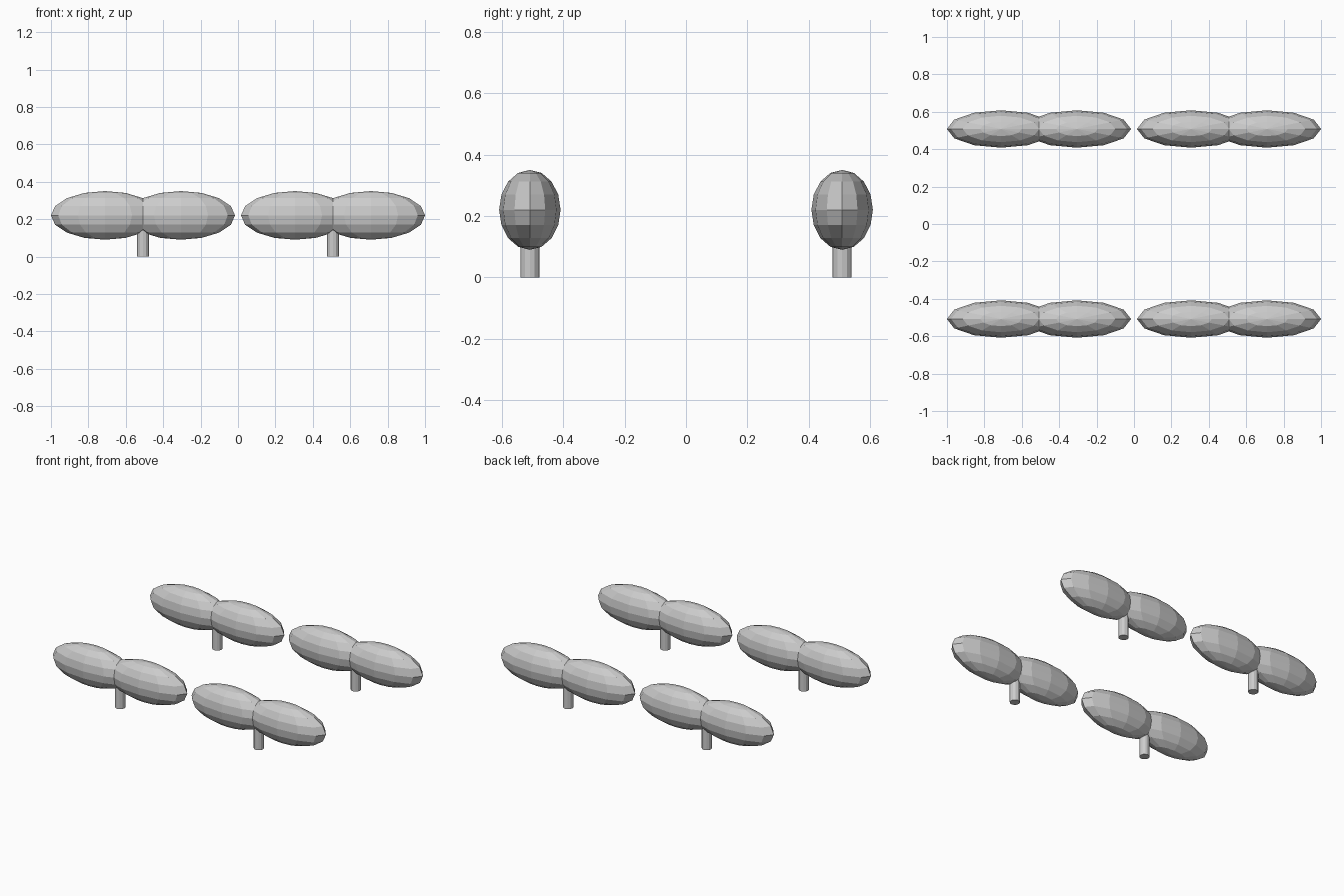
import bpy

if "Cube" in bpy.data.objects:
    bpy.data.objects.remove(bpy.data.objects["Cube"])

CX, CY = 0.508, 0.508     # bush positions
OFFSET = 0.203            # lobe distance from trunk


def lobe(name, x, y):
    # low-poly ellipsoid of foliage
    bpy.ops.mesh.primitive_uv_sphere_add(segments=12, ring_count=8, radius=1,
                                         location=(x, y, 0.22))
    ob = bpy.context.object
    ob.name = name
    ob.scale = (0.289, 0.1, 0.13)
    bpy.ops.object.transform_apply(location=False, rotation=False, scale=True)
    bpy.ops.object.shade_flat()


def trunk(name, x, y):
    # short round stem, top hidden in the foliage
    height = 0.2
    bpy.ops.mesh.primitive_cylinder_add(vertices=12, radius=0.031, depth=height,
                                        location=(x, y, height / 2))
    bpy.context.object.name = name
    bpy.ops.object.shade_flat()


# four bushes, each a trunk with two lobes
for sx, xn in ((-1, "left"), (1, "right")):
    for sy, yn in ((-1, "front"), (1, "back")):
        x, y = sx * CX, sy * CY
        trunk(f"trunk_{yn}_{xn}", x, y)
        lobe(f"foliage_a_{yn}_{xn}", x - OFFSET, y)
        lobe(f"foliage_b_{yn}_{xn}", x + OFFSET, y)
